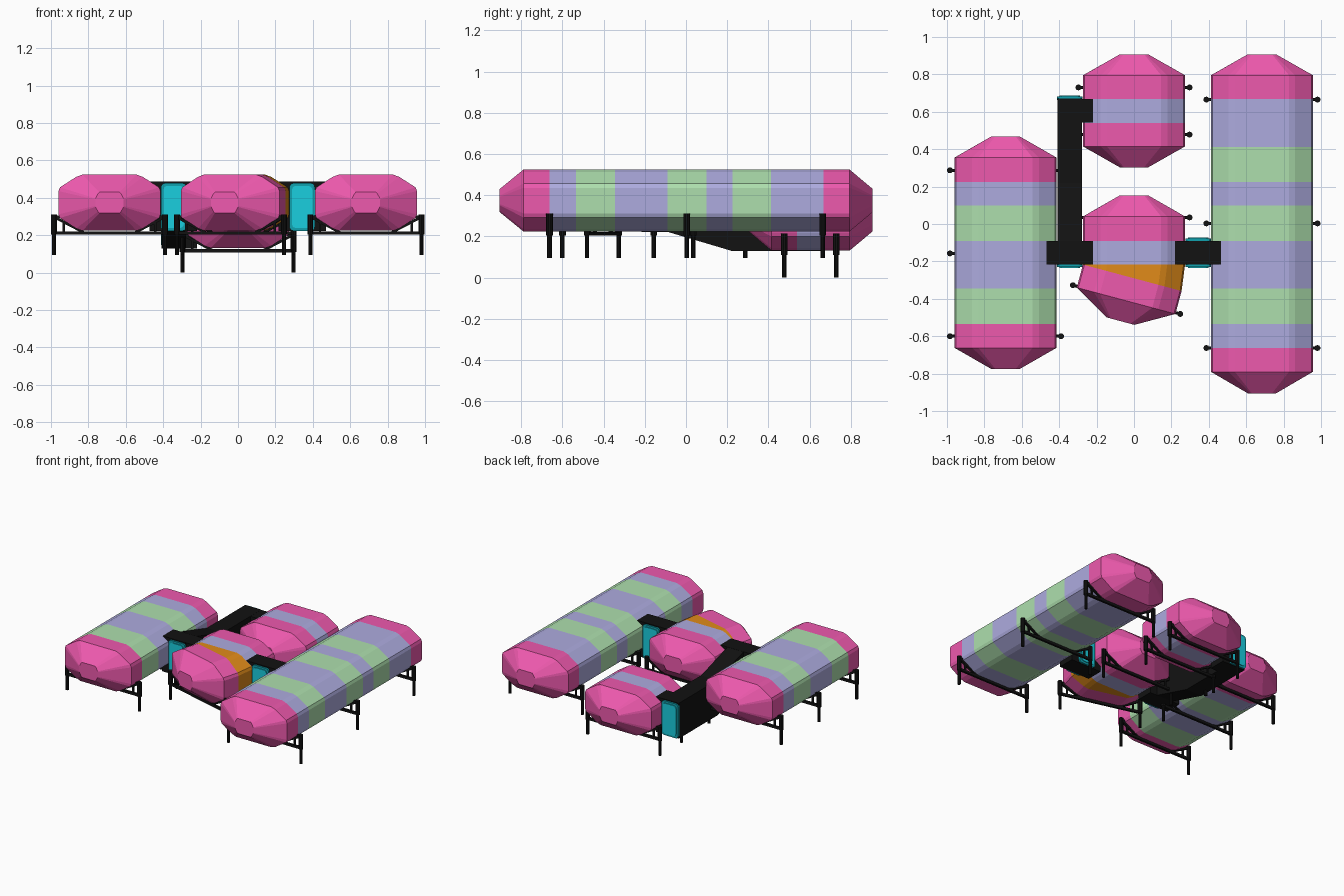
import bpy, bmesh
from math import radians, pi
from mathutils import Matrix, Vector

if "Cube" in bpy.data.objects:
    bpy.data.objects.remove(bpy.data.objects["Cube"])


def material(name, rgb):
    m = bpy.data.materials.new(name)
    m.diffuse_color = (*rgb, 1)
    m.use_nodes = True
    m.node_tree.nodes["Principled BSDF"].inputs["Base Color"].default_value = m.diffuse_color
    return m


MATS = {
    "P": material("pink", (0.85, 0.10, 0.42)),
    "L": material("lilac", (0.42, 0.41, 0.74)),
    "G": material("green", (0.42, 0.74, 0.42)),
    "O": material("orange", (0.75, 0.26, 0.01)),
    "K": material("black", (0.006, 0.006, 0.006)),
    "C": material("cyan", (0.01, 0.62, 0.74)),
    "D": material("dark_cyan", (0.005, 0.36, 0.43)),
}


def finish(bm, name, keys):
    bmesh.ops.recalc_face_normals(bm, faces=bm.faces)
    me = bpy.data.meshes.new(name)
    bm.to_mesh(me)
    bm.free()
    for k in keys:
        me.materials.append(MATS[k])
    ob = bpy.data.objects.new(name, me)
    bpy.context.collection.objects.link(ob)
    return ob


# Hull cross-section: soft-edged octagon, mirrored from one quarter
Q = [(0.145, 0.15), (0.178, 0.138), (0.265, 0.082), (0.273, 0.062)]
half = Q + [(x, -z) for x, z in reversed(Q)]
PROFILE = half + [(-x, z) for x, z in reversed(half)]
MID_Z = 0.374


def hull(name, cx, dz, ys, bands, bend_from=None):
    """Loft the section along y, one colour letter per band; ends taper to a small disc."""
    keys = sorted(set(bands))
    bm = bmesh.new()
    pivot = Vector((cx - 0.273, -0.217, 0))
    bend = Matrix.Translation(pivot) @ Matrix.Rotation(radians(-15), 4, 'Z') @ Matrix.Translation(-pivot)
    rings = []
    for i, y in enumerate(ys):
        ring = []
        for x, z in PROFILE:
            if i in (0, len(ys) - 1):
                d = Vector((x, z)).normalized() * 0.078
                x, z = d
            p = Vector((cx + x, y, MID_Z + dz + z))
            if bend_from is not None and i >= bend_from:
                p = bend @ p
            ring.append(bm.verts.new(p))
        rings.append(ring)
    n = len(PROFILE)
    for a, b, c in zip(rings, rings[1:], bands):
        for i in range(n):
            j = (i + 1) % n
            bm.faces.new((a[i], a[j], b[j], b[i])).material_index = keys.index(c)
    for r in (rings[0], rings[-1]):
        bm.faces.new(r).material_index = keys.index("P")
    bmesh.ops.remove_doubles(bm, verts=bm.verts, dist=1e-5)
    finish(bm, name, keys)


hull("right_module", 0.684, 0,
     [0.907, 0.795, 0.667, 0.413, 0.225, 0.10, -0.09, -0.345, -0.535, -0.663, -0.79, -0.905],
     "PPLGLGLGLPP")
hull("left_module", -0.687, 0,
     [0.468, 0.355, 0.225, 0.10, -0.09, -0.345, -0.535, -0.662, -0.775], "PPLGLGPP")
hull("centre_module", 0, 0,
     [0.153, 0.04, -0.09, -0.217, -0.217, -0.344, -0.457], "PPLOPP", bend_from=4)
hull("back_module", 0, -0.093, [0.907, 0.795, 0.667, 0.54, 0.415, 0.303], "PPLPP")


# Supports: cross bar, hull-hugging braces and two stepped posts
def beam(bm, a, b, w, h):
    a, b = Vector(a), Vector(b)
    d = b - a
    rot = d.to_track_quat('X', 'Z').to_matrix().to_4x4()
    m = Matrix.Translation((a + b) / 2) @ rot @ Matrix.Diagonal((d.length, w, h, 1))
    bmesh.ops.create_cube(bm, size=1, matrix=m)


def post(bm, x, z0, z1, r):
    bmesh.ops.create_cone(bm, cap_ends=True, segments=10, radius1=r, radius2=r, depth=z1 - z0,
                          matrix=Matrix.Translation((x, 0, (z0 + z1) / 2)))


def support(name, x, y, dz=0, turn=0):
    bm = bmesh.new()
    beam(bm, (-0.295, 0, 0.212), (0.295, 0, 0.212), 0.016, 0.018)
    for s in (-1, 1):
        beam(bm, (s * 0.297, 0, 0.298), (s * 0.14, 0, 0.216), 0.016, 0.014)
        beam(bm, (s * 0.297, 0, 0.298), (s * 0.262, 0, 0.298), 0.012, 0.014)
        beam(bm, (s * 0.245, 0, 0.212), (s * 0.245, 0, 0.27), 0.012, 0.012)
        post(bm, s * 0.297, 0.205, 0.31, 0.016)
        post(bm, s * 0.297, 0.095, 0.21, 0.011)
    bm.transform(Matrix.Translation((x, y, dz)) @ Matrix.Rotation(radians(turn), 4, 'Z'))
    finish(bm, name, "K")


for i, y in enumerate((0.665, 0.003, -0.663)):
    support(f"right_support_{i}", 0.684, y)
for i, y in enumerate((0.287, -0.157, -0.6)):
    support(f"left_support_{i}", -0.687, y)
support("centre_support", 0, 0.035)
support("centre_bent_support", -0.04, -0.404, turn=-15)
for i, y in enumerate((0.73, 0.478)):
    support(f"back_support_{i}", 0, y, dz=-0.095)


# Connecting tunnels
def box(name, x0, x1, y0, y1, z0, z1):
    bm = bmesh.new()
    beam(bm, (x0, (y0 + y1) / 2, (z0 + z1) / 2), (x1, (y0 + y1) / 2, (z0 + z1) / 2), y1 - y0, z1 - z0)
    finish(bm, name, "K")


bm = bmesh.new()
path = [(-0.217, 0.222), (-0.09, 0.222), (0.22, 0.13), (0.67, 0.13)]
rings = [[bm.verts.new((x, y, z + h)) for x, h in ((-0.41, 0), (-0.278, 0), (-0.278, 0.263), (-0.41, 0.263))]
         for y, z in path]
for a, b in zip(rings, rings[1:]):
    for i in range(4):
        j = (i + 1) % 4
        bm.faces.new((a[i], a[j], b[j], b[i]))
bm.faces.new(rings[0])
bm.faces.new(rings[-1])
finish(bm, "ramp_tunnel", "K")
box("left_front_link", -0.472, -0.219, -0.216, -0.09, 0.222, 0.486)
box("back_link", -0.40, -0.22, 0.543, 0.669, 0.13, 0.392)
box("right_link", 0.217, 0.47, -0.216, -0.09, 0.222, 0.486)


# Hatches: rounded plate with a raised inner panel
def hatch(name, x, y, z, out):
    bm = bmesh.new()
    for w, h, y0, y1, mat in ((0.135, 0.255, -0.006, 0.012, 1), (0.108, 0.225, 0.0, 0.017, 0)):
        loops = []
        for yy in (y0, y1):
            loop = []
            for sx, sz, a0 in ((1, 1, 0), (-1, 1, 1), (-1, -1, 2), (1, -1, 3)):
                for k in range(4):
                    r = 0.02
                    v = Matrix.Rotation(a0 * pi / 2 + k * pi / 6, 2) @ Vector((r, 0))
                    loop.append(bm.verts.new((x + sx * (w / 2 - r) + v.x, y + out * yy,
                                              z + sz * (h / 2 - r) + v.y)))
            loops.append(loop)
        n = len(loops[0])
        faces = [bm.faces.new((loops[0][i], loops[0][(i + 1) % n], loops[1][(i + 1) % n], loops[1][i]))
                 for i in range(n)]
        faces += [bm.faces.new(l) for l in loops]
        for f in faces:
            f.material_index = mat
    finish(bm, name, "CD")


hatch("left_front_hatch", -0.344, -0.217, 0.351, -1)
hatch("left_back_hatch", -0.344, 0.67, 0.26, 1)
hatch("right_front_hatch", 0.343, -0.217, 0.351, -1)
hatch("right_back_hatch", 0.343, -0.09, 0.351, 1)
